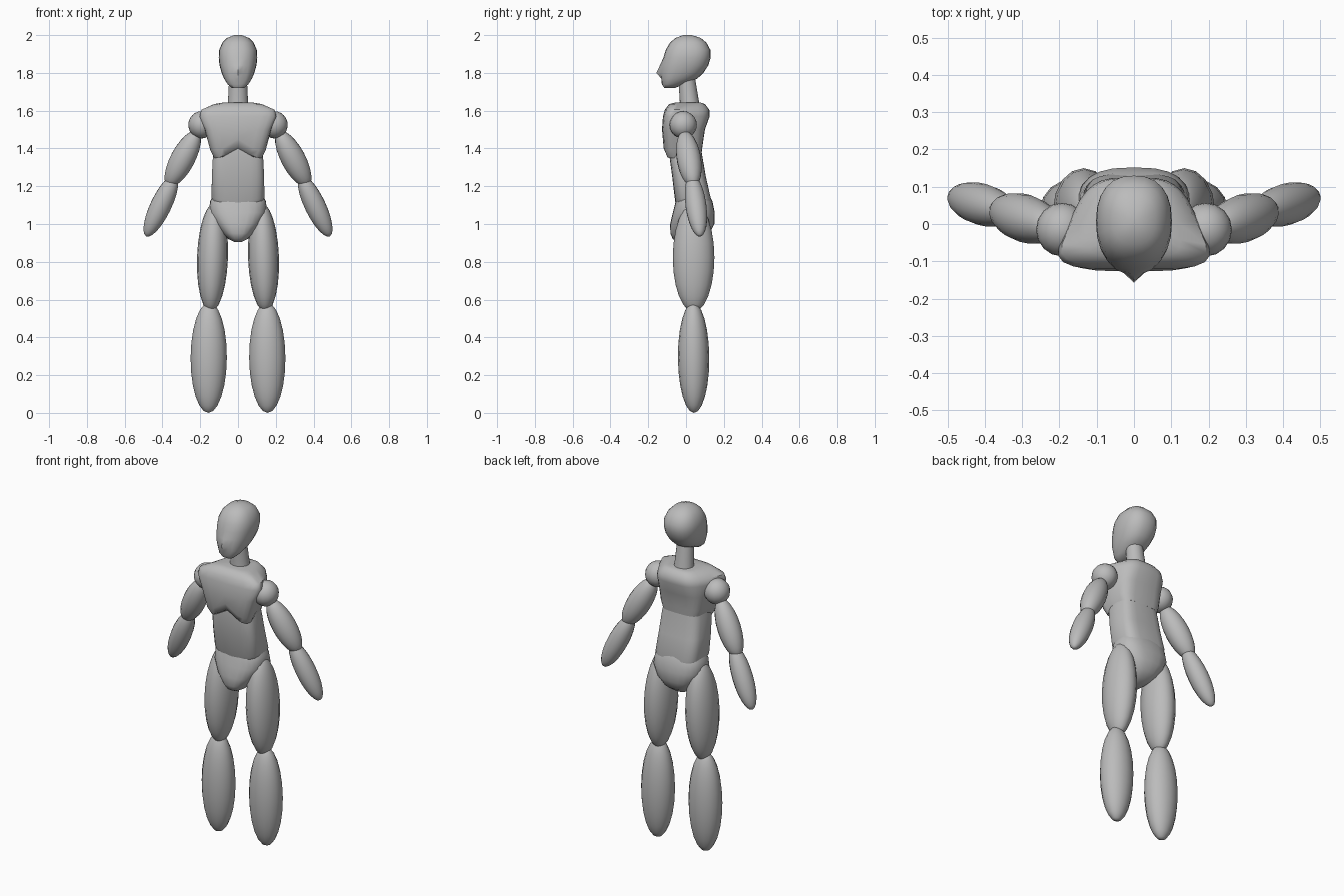
import bpy
import bmesh
from math import cos, sin, pi, radians, copysign
from mathutils import Vector

cube = bpy.data.objects.get("Cube")
if cube:
    bpy.data.objects.remove(cube, do_unlink=True)

grey = bpy.data.materials.new("matte_grey")
grey.use_nodes = True
grey.diffuse_color = (0.5, 0.5, 0.5, 1)
grey.node_tree.nodes["Principled BSDF"].inputs["Base Color"].default_value = grey.diffuse_color


def finish(obj, name, angle=50):
    obj.name = name
    obj.data.materials.append(grey)
    bpy.ops.object.select_all(action="DESELECT")
    obj.select_set(True)
    bpy.context.view_layer.objects.active = obj
    bpy.ops.object.shade_smooth_by_angle(angle=radians(angle))


def limb(name, start, end, rx, ry):
    """Ellipsoid stretched between two points."""
    start, end = Vector(start), Vector(end)
    axis = end - start
    bpy.ops.mesh.primitive_uv_sphere_add(segments=16, ring_count=12, location=(start + end) / 2)
    obj = bpy.context.object
    obj.scale = (rx, ry, axis.length / 2)
    obj.rotation_euler = Vector((0, 0, 1)).rotation_difference(axis).to_euler()
    finish(obj, name, 80)


def loft(name, sections, power, shape=None, count=24):
    """Stack rounded rings given as (z, front width, back width, front y, back y)."""
    bm = bmesh.new()
    rings = []
    for z, wf, wb, yf, yb in sections:
        ring = []
        for i in range(count):
            a = 2 * pi * i / count
            u = copysign(abs(cos(a)) ** power, cos(a))
            v = copysign(abs(sin(a)) ** power, sin(a))
            t = (v + 1) / 2
            co = Vector((u * (wf + (wb - wf) * t), yf + (yb - yf) * t, z))
            if shape:
                shape(co, v)
            ring.append(bm.verts.new(co))
        rings.append(ring)
    for low, high in zip(rings, rings[1:]):
        for i in range(count):
            j = (i + 1) % count
            bm.faces.new((low[i], low[j], high[j], high[i]))
    # Close both ends with a fan
    for ring in (rings[0], rings[-1]):
        mid = bm.verts.new(sum((v.co for v in ring), Vector()) / count)
        for i in range(count):
            bm.faces.new((ring[i], ring[(i + 1) % count], mid))
    bmesh.ops.recalc_face_normals(bm, faces=bm.faces)
    mesh = bpy.data.meshes.new(name)
    bm.to_mesh(mesh)
    bm.free()
    obj = bpy.data.objects.new(name, mesh)
    bpy.context.collection.objects.link(obj)
    finish(obj, name)


def nose(co, v):
    # Pull the middle of the face forward
    if v < -0.99 and 1.79 < co.z < 1.86:
        co.y -= 0.022 if co.z < 1.82 else 0.01


def rib_arch(co, v):
    # Arch the lower front edge of the chest
    if co.z < 1.44 and v < 0:
        co.z += 0.03 * cos(pi * min(1, abs(co.x) / 0.11)) * min(1, -2 * v)


def waist_dip(co, v):
    # Lower the waistline towards the middle
    if 1.09 < co.z < 1.18:
        co.z -= 0.025 * (1 - min(1, abs(co.x) / 0.14))


loft("head", [
    (1.72, 0.035, 0.03, -0.115, -0.06),
    (1.74, 0.06, 0.05, -0.128, -0.01),
    (1.77, 0.078, 0.07, -0.131, 0.06),
    (1.80, 0.088, 0.085, -0.135, 0.092),
    (1.84, 0.098, 0.098, -0.128, 0.118),
    (1.88, 0.102, 0.102, -0.12, 0.13),
    (1.92, 0.1, 0.1, -0.108, 0.13),
    (1.96, 0.083, 0.083, -0.085, 0.108),
    (1.985, 0.058, 0.058, -0.055, 0.078),
    (2.0, 0.02, 0.02, -0.015, 0.03),
], 0.85, nose)

loft("neck", [
    (1.61, 0.06, 0.06, -0.035, 0.075),
    (1.65, 0.053, 0.053, -0.033, 0.068),
    (1.79, 0.046, 0.046, -0.042, 0.045),
], 1)

loft("chest", [
    (1.38, 0.13, 0.12, -0.105, 0.083),
    (1.42, 0.155, 0.13, -0.12, 0.088),
    (1.5, 0.195, 0.13, -0.127, 0.1),
    (1.57, 0.235, 0.12, -0.122, 0.125),
    (1.605, 0.225, 0.11, -0.112, 0.123),
    (1.635, 0.14, 0.09, -0.09, 0.1),
    (1.642, 0.09, 0.07, -0.06, 0.08),
], 0.5, rib_arch)

loft("abdomen", [
    (1.11, 0.13, 0.125, -0.045, 0.13),
    (1.14, 0.145, 0.135, -0.057, 0.135),
    (1.25, 0.145, 0.13, -0.073, 0.105),
    (1.36, 0.14, 0.122, -0.088, 0.086),
    (1.43, 0.115, 0.11, -0.08, 0.075),
], 0.55, waist_dip)

loft("pelvis", [
    (1.15, 0.135, 0.13, -0.045, 0.125),
    (1.12, 0.152, 0.145, -0.055, 0.14),
    (1.06, 0.15, 0.155, -0.07, 0.152),
    (1.0, 0.115, 0.13, -0.084, 0.15),
    (0.95, 0.075, 0.09, -0.083, 0.125),
    (0.92, 0.045, 0.055, -0.07, 0.085),
    (0.905, 0.02, 0.02, -0.04, 0.04),
], 0.75)

# Paired limbs
for side, s in (("left", 1), ("right", -1)):
    limb(side + "_shoulder", (s * 0.193, -0.015, 1.453), (s * 0.193, -0.015, 1.597), 0.07, 0.072)
    limb(side + "_upper_arm", (s * 0.215, -0.01, 1.49), (s * 0.37, 0.04, 1.2), 0.066, 0.064)
    limb(side + "_forearm", (s * 0.33, 0.03, 1.26), (s * 0.486, 0.075, 0.935), 0.056, 0.056)
    limb(side + "_thigh", (s * 0.125, 0.04, 1.11), (s * 0.145, 0.04, 0.535), 0.082, 0.11)
    limb(side + "_shin", (s * 0.153, 0.038, 0.585), (s * 0.157, 0.042, 0), 0.083, 0.096)
